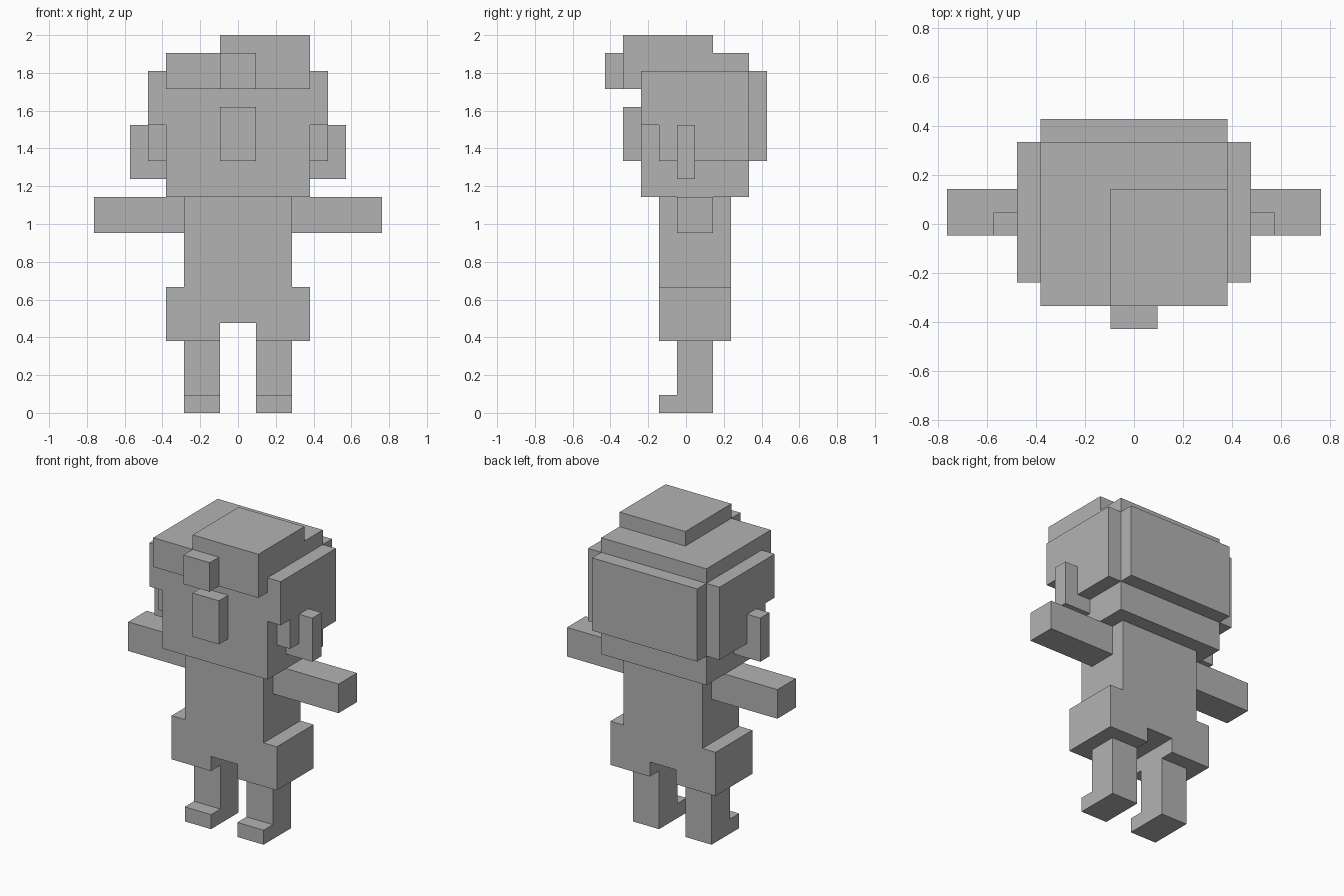
import bpy
import bmesh

if "Cube" in bpy.data.objects:
    bpy.data.objects.remove(bpy.data.objects["Cube"])

U = 2 / 21  # one block

grey = bpy.data.materials.new("grey")
grey.diffuse_color = (0.45, 0.45, 0.45, 1)
grey.use_nodes = True
grey.node_tree.nodes["Principled BSDF"].inputs["Base Color"].default_value = grey.diffuse_color


def slab(name, profile, axis, lo, hi, mirrored=False):
    """Extrude a block-unit profile along x (profile is y,z) or y (profile is x,z)."""
    for side in ((1, -1) if mirrored else (1,)):
        bm = bmesh.new()
        rings = []
        for d in (lo, hi):
            pts = [(d, a, z) if axis == "x" else (a, d, z) for a, z in profile]
            rings.append([bm.verts.new((x * side * U, y * U, z * U)) for x, y, z in pts])
        first, last = rings
        bm.faces.new(first)
        bm.faces.new(last)
        n = len(profile)
        for i in range(n):
            j = (i + 1) % n
            bm.faces.new((first[i], first[j], last[j], last[i]))
        bmesh.ops.recalc_face_normals(bm, faces=bm.faces)
        label = name if not mirrored else ("left_" if side > 0 else "right_") + name
        mesh = bpy.data.meshes.new(label)
        bm.to_mesh(mesh)
        bm.free()
        mesh.materials.append(grey)
        bpy.context.collection.objects.link(bpy.data.objects.new(label, mesh))


def box(name, x, y, z, mirrored=False):
    slab(name, [(y[0], z[0]), (y[1], z[0]), (y[1], z[1]), (y[0], z[1])],
         "x", x[0], x[1], mirrored)


# Torso with wider hips and a notch between the legs
half = [(1, 5), (1, 4), (4, 4), (4, 7), (3, 7), (3, 12)]
slab("body", half + [(-x, z) for x, z in reversed(half)], "y", -1.5, 2.5)

# Legs with feet pointing forward
slab("leg", [(-1.5, 0), (1.5, 0), (1.5, 4), (-0.5, 4), (-0.5, 1), (-1.5, 1)],
     "x", 1, 3, True)

# Outstretched arms
box("arm", (3, 8), (-0.5, 1.5), (10, 12), True)

# Head and nose
box("head", (-4, 4), (-2.5, 3.5), (12, 18))
box("nose", (-1, 1), (-3.5, -2.5), (14, 17))

# Ears, hooked outward from the head
slab("ear", [(4, 13), (6, 13), (6, 16), (5, 16), (5, 14), (4, 14)],
     "y", -0.5, 0.5, True)

# Hair: notched sides, back, crown, offset top and front lock
slab("side_hair", [(-1.5, 14), (3.5, 14), (3.5, 19), (-2.5, 19), (-2.5, 16), (-1.5, 16)],
     "x", 4, 5, True)
box("back_hair", (-4, 4), (3.5, 4.5), (14, 19))
box("crown_hair", (-4, 4), (-3.5, 3.5), (18, 20))
box("top_hair", (-1, 4), (-3.5, 1.5), (20, 21))
box("front_lock", (-1, 1), (-4.5, -3.5), (18, 20))
